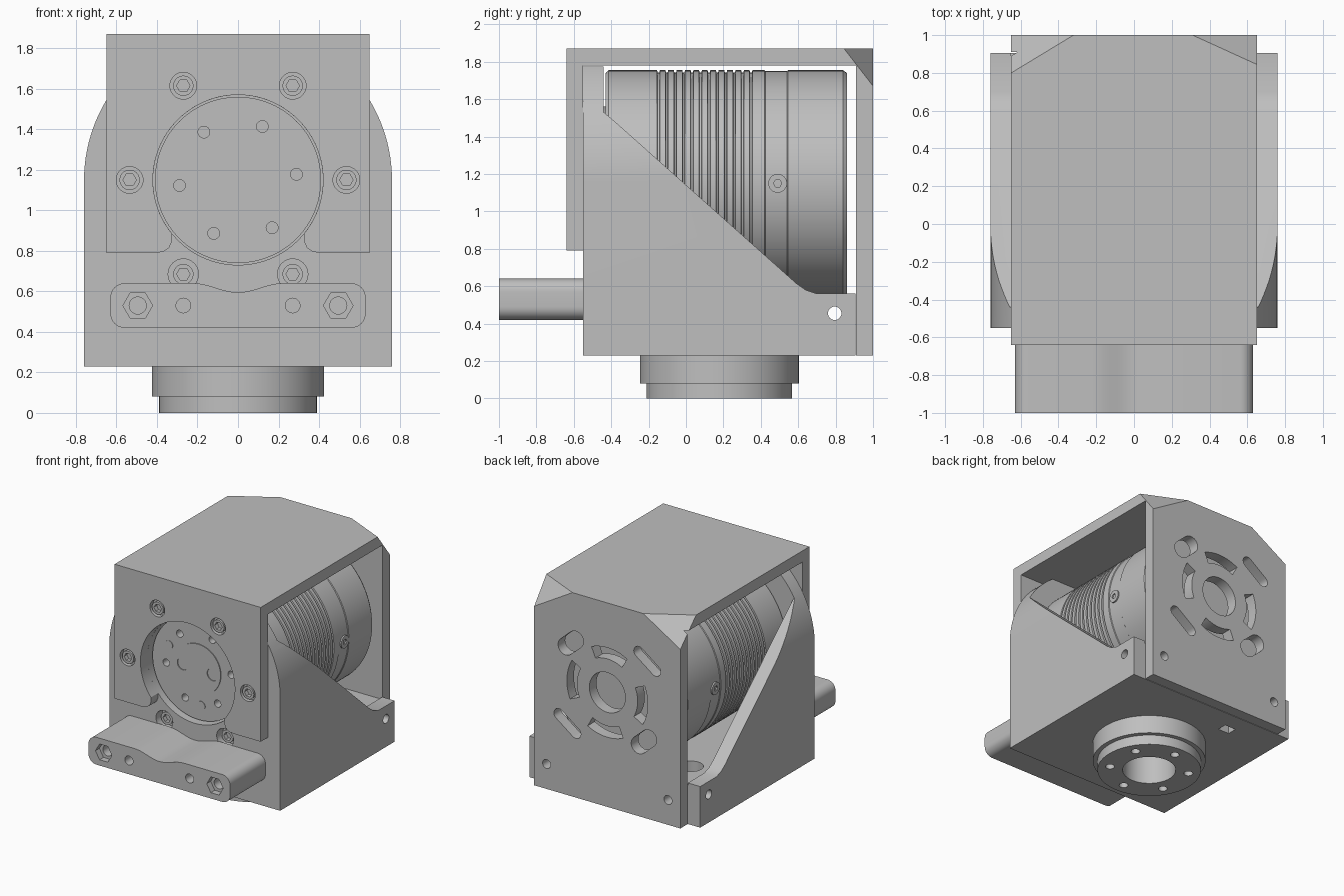
import bpy, bmesh, math
from mathutils import Vector

if "Cube" in bpy.data.objects:
    bpy.data.objects.remove(bpy.data.objects["Cube"])

GREY = (0.52, 0.52, 0.52, 1)
metal = bpy.data.materials.new("machined_grey")
metal.use_nodes = True
metal.diffuse_color = GREY
metal.node_tree.nodes["Principled BSDF"].inputs["Base Color"].default_value = GREY
AXIS_Z = 1.15          # height of the actuator axis


def finish(name, bm):
    bmesh.ops.recalc_face_normals(bm, faces=bm.faces)
    mesh = bpy.data.meshes.new(name)
    bm.to_mesh(mesh)
    bm.free()
    ob = bpy.data.objects.new(name, mesh)
    bpy.context.collection.objects.link(ob)
    mesh.materials.append(metal)
    return ob


def prism(name, pts, axis, a, b):
    """Extrude a 2D outline along an axis from a to b."""
    put = {"X": lambda p, t: (t, p[0], p[1]),
           "Y": lambda p, t: (p[0], t, p[1]),
           "Z": lambda p, t: (p[0], p[1], t)}[axis]
    bm = bmesh.new()
    lo = [bm.verts.new(put(p, a)) for p in pts]
    hi = [bm.verts.new(put(p, b)) for p in pts]
    bm.faces.new(lo)
    bm.faces.new(hi)
    for i in range(len(pts)):
        j = (i + 1) % len(pts)
        bm.faces.new((lo[i], lo[j], hi[j], hi[i]))
    return finish(name, bm)


def arc(c, r, start, end, n):
    return [(c[0] + r * math.cos(math.radians(start + (end - start) * i / n)),
             c[1] + r * math.sin(math.radians(start + (end - start) * i / n)))
            for i in range(n + 1)]


def circle(c, r, n=32):
    return arc(c, r, 0, 360, n)[:-1]


def rect(x0, y0, x1, y1):
    return [(x0, y0), (x1, y0), (x1, y1), (x0, y1)]


def slot(p, q, r):
    d = math.degrees(math.atan2(q[1] - p[1], q[0] - p[0]))
    return arc(q, r, d - 90, d + 90, 10) + arc(p, r, d + 90, d + 270, 10)


def boolean(ob, tool, op="DIFFERENCE"):
    mod = ob.modifiers.new("cut", "BOOLEAN")
    mod.operation, mod.solver, mod.object = op, "EXACT", tool
    bpy.context.view_layer.objects.active = ob
    bpy.ops.object.modifier_apply(modifier=mod.name)
    bpy.data.objects.remove(tool)


def cut(ob, pts, axis, a, b):
    boolean(ob, prism("cutter", pts, axis, a, b))


def lathe(name, profile, axis, c, n=64):
    """Spin (radius, position) pairs about an axis through c."""
    bm = bmesh.new()
    rings = []
    for r, t in profile:
        ring = [(c[0] + r * math.cos(math.tau * i / n), c[1] + r * math.sin(math.tau * i / n))
                for i in range(n)]
        rings.append([bm.verts.new((u, t, v) if axis == "Y" else (u, v, t)) for u, v in ring])
    for s, e in zip(rings, rings[1:]):
        for i in range(n):
            j = (i + 1) % n
            bm.faces.new((s[i], s[j], e[j], e[i]))
    bm.faces.new(rings[0])
    bm.faces.new(rings[-1])
    return finish(name, bm)


# Bracket: side profile, rounded over the axis, with the motor bay cut out
profile = [(-.55, .23), (-.55, 1.775), (-.44, 1.775), (-.44, 1.53), (-.38, 1.48),
           (.59, .615), (.64, .58), (.7, .56), (.905, .56), (.905, .23)]
bracket = prism("bracket", profile, "X", -.762, .762)
rounded = [(-.76, .1)] + arc((0, AXIS_Z), .76, 180, 0, 64) + [(.76, .1)]
boolean(bracket, prism("rounded", rounded, "Y", -2, 2), "INTERSECT")
cut(bracket, rect(-.44, .54, 1.2, 2), "X", -.65, .65)
cut(bracket, circle((0, AXIS_Z), .42, 64), "Y", -.7, -.3)
cut(bracket, circle((.795, .455), .036), "X", -1, 1)
cut(bracket, rect(-.36, .68, -.26, .76), "Z", 0, 1)
cut(bracket, circle((0, .178), .2, 48), "Z", .1, .4)
for s in (-1, 1):
    cut(bracket, circle((s * .27, .685), .075), "Y", -.7, -.47)
    cut(bracket, circle((s * .54, .43), .036), "Y", .7, 1)
    for y in (.05, .62):
        cut(bracket, circle((s * .48, y), .09), "Z", .36, .7)

# Cover: folded top with front flange and back plate
cover_profile = [(-.64, .79), (-.64, 1.87), (1, 1.87), (1, .23),
                 (.91, .23), (.91, 1.78), (-.55, 1.78), (-.55, .79)]
cover = prism("cover", cover_profile, "X", -.65, .65)

# Slanted corners at the top of the back plate
for s, dx, dy, dz in ((1, .34, .155, .2), (-1, .33, .2, .2)):
    e = .01
    k = 1 + e * (1 / dx + 1 / dy + 1 / dz)
    tip = Vector((s * (.65 + e), 1 + e, 1.87 + e))
    bm = bmesh.new()
    corners = [bm.verts.new(tip + Vector(d)) for d in
               ((0, 0, 0), (-s * dx * k, 0, 0), (0, -dy * k, 0), (0, 0, -dz * k))]
    for i in range(4):
        bm.faces.new(corners[:i] + corners[i + 1:])
    boolean(cover, finish("corner", bm))

# Keyhole opening in the front flange, flared at the bottom
flare = [(.325, .85), (.34, .815), (.37, .795), (.42, .788), (.42, .6)]
keyhole = arc((0, AXIS_Z), .42, -39, 219, 64) + [(-x, z) for x, z in flare] + flare[::-1]
cut(cover, keyhole, "Y", -.8, -.4)
bolts = [(s * x, z) for s in (-1, 1) for x, z in ((.27, 1.615), (.535, AXIS_Z))]
for c in bolts:
    cut(cover, circle(c, .066), "Y", -.8, -.60)

# Back plate: centre hole, four arc slots, diagonal slots and screw holes
cut(cover, circle((0, AXIS_Z), .16, 48), "Y", .8, 1.1)
for k in range(4):
    a = 90 * k + 3
    band = arc((0, AXIS_Z), .36, a - 26, a + 26, 12) + arc((0, AXIS_Z), .27, a + 26, a - 26, 12)
    cut(cover, band, "Y", .8, 1.1)
for s in (-1, 1):
    cut(cover, slot((-s * .28, AXIS_Z + s * .40), (-s * .43, AXIS_Z + s * .29), .045), "Y", .8, 1.1)
    cut(cover, slot((s * .28, AXIS_Z + s * .35), (s * .37, AXIS_Z + s * .27), .068), "Y", .8, 1.1)
    cut(cover, circle((s * .54, .43), .036), "Y", .8, 1.1)

# Socket bolt heads in the flange and the front plate
heads = [(c, -.635, -.58) for c in bolts] + [((s * .27, .685), -.52, -.46) for s in (-1, 1)]
for i, (c, y0, y1) in enumerate(heads):
    head = prism(f"bolt_{i}", circle(c, .05), "Y", y0, y1)
    cut(head, circle(c, .033, 6), "Y", y0 - .1, y0 + .035)

# Actuator: ribbed body with an output disc facing forward
body = [(.41, -.5), (.41, -.43), (.59, -.43), (.605, -.415), (.605, -.16)]
for i in range(12):
    y = -.155 + .045 * i
    body += [(.605, y), (.592, y + .003), (.592, y + .012), (.605, y + .015)]
body += [(.605, .42), (.6, .425), (.6, .54), (.605, .545), (.605, .84), (.59, .86)]
motor = lathe("motor", body, "Y", (0, AXIS_Z), 96)
for k in range(6):
    a = math.radians(5.5 + 60 * k)
    c = (.29 * math.cos(a), AXIS_Z + .29 * math.sin(a))
    cut(motor, circle(c, .029, 24), "Y", -.6, -.42)
for k in range(3):
    a = math.radians(35 + 120 * k)
    c = (.29 * math.cos(a), AXIS_Z + .29 * math.sin(a))
    prism(f"dowel_{k}", circle(c, .034), "Y", -.505, -.45)

# Hub with two screws
hub = prism("hub", circle((0, AXIS_Z), .2, 48), "Y", -.507, -.45)
for c in ((-.135, AXIS_Z + .007), (.13, AXIS_Z - .01)):
    cut(hub, circle(c, .05), "Y", -.6, -.485)
    cut(hub, circle(c, .028, 6), "Y", -.6, -.46)

# Side screws on the actuator
for s, side in ((1, "left"), (-1, "right")):
    screw = prism(f"side_screw_{side}", circle((.49, AXIS_Z), .05), "X", s * .57, s * .61)
    cut(screw, circle((.49, AXIS_Z), .022, 6), "X", s * .59, s * .7)

# Front bar with rounded corners and a dip in its upper edge
dip = [(.22 - .022 * i, .64 - .045 * math.cos(math.pi * (.22 - .022 * i) / .44) ** 2)
       for i in range(21)]
bar_outline = (arc((.56, .49), .07, -90, 0, 8) + arc((.56, .57), .07, 0, 90, 8) + dip
               + arc((-.56, .57), .07, 90, 180, 8) + arc((-.56, .49), .07, 180, 270, 8))
bar = prism("front_bar", bar_outline, "Y", -1, -.545)
for s in (-1, 1):
    cut(bar, circle((s * .495, .53), .073, 6), "Y", -1.1, -.95)
    cut(bar, circle((s * .495, .53), .042), "Y", -1.1, -.8)
    cut(bar, circle((s * .27, .53), .036), "Y", -1.1, -.7)

# Stepped mounting flange below
flange = lathe("bottom_flange", [(.39, 0), (.39, .08), (.425, .08), (.425, .235)], "Z", (0, .178))
cut(flange, circle((0, .178), .2, 48), "Z", -.1, .4)
for k in range(6):
    a = math.radians(30 + 60 * k)
    cut(flange, circle((.3 * math.cos(a), .178 + .3 * math.sin(a)), .034, 24), "Z", -.1, .12)

# Smooth the round surfaces, keep the machined edges crisp
bpy.ops.object.select_all(action="DESELECT")
for ob in bpy.context.collection.objects:
    if ob.type == "MESH" and ob.data.materials and ob.data.materials[0] == metal:
        ob.select_set(True)
        bpy.context.view_layer.objects.active = ob
bpy.ops.object.shade_smooth_by_angle(angle=math.radians(25))
